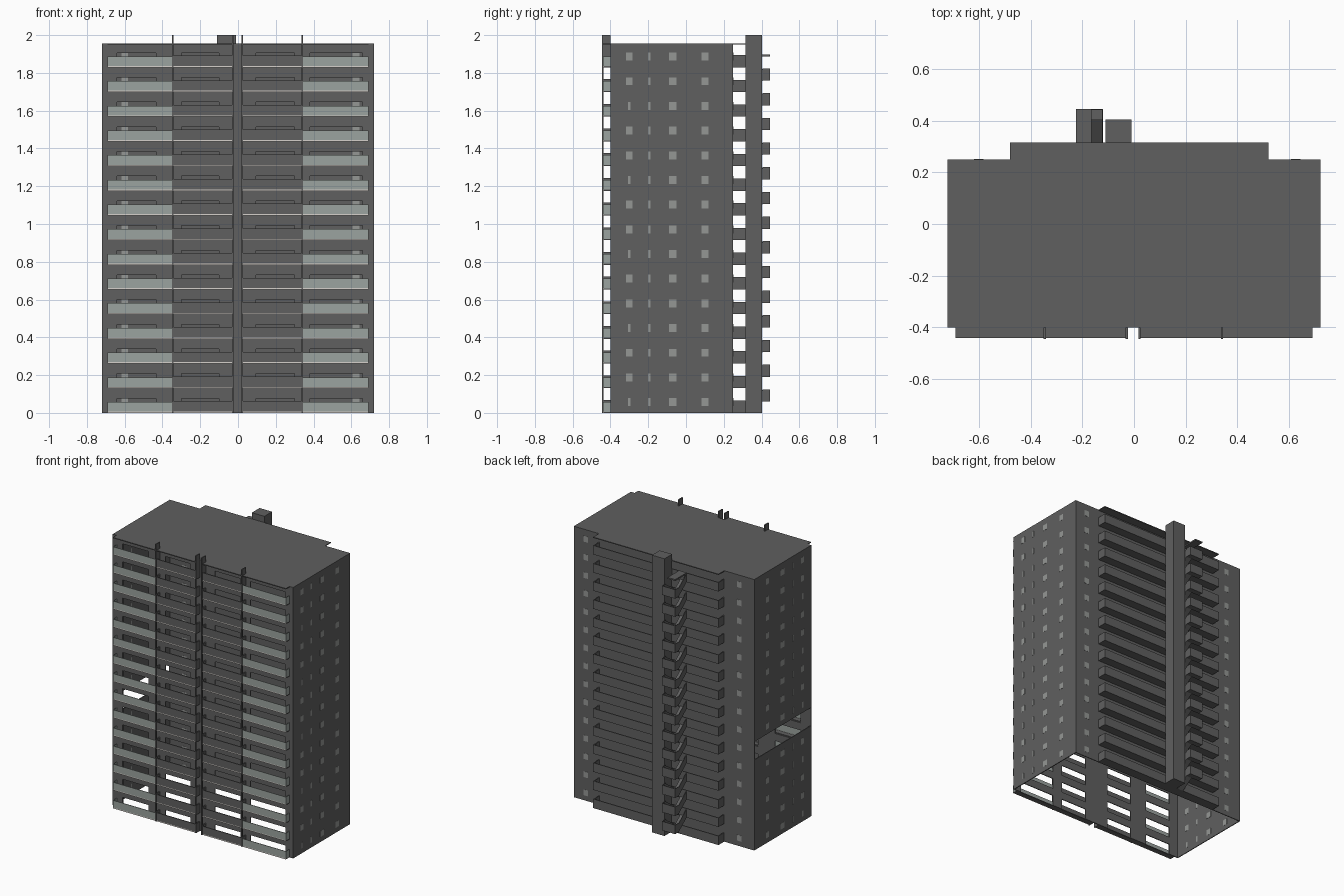
import bpy, bmesh, math

if "Cube" in bpy.data.objects:
    bpy.data.objects.remove(bpy.data.objects["Cube"])

N, TOP = 15, 1.955
H = 1.96 / N
T = 0.006          # wall thickness
FRONT, BACK, GAL = -0.40, 0.25, 0.315


def mat(name, c):
    m = bpy.data.materials.new(name)
    m.diffuse_color = (*c, 1)
    m.use_nodes = True
    m.node_tree.nodes["Principled BSDF"].inputs["Base Color"].default_value = m.diffuse_color
    return m


WALL = mat("dark concrete", (0.115, 0.115, 0.115))
GLASS = mat("balcony glass", (0.33, 0.37, 0.35))
PANE = mat("window grey", (0.30, 0.31, 0.30))
PALE = mat("pale slab edge", (0.68, 0.65, 0.61))


def finish(name, bm, m):
    me = bpy.data.meshes.new(name)
    bmesh.ops.recalc_face_normals(bm, faces=bm.faces)
    bm.to_mesh(me)
    bm.free()
    me.materials.append(m)
    ob = bpy.data.objects.new(name, me)
    bpy.context.collection.objects.link(ob)
    return ob


def hexa(bm, pts):
    v = [bm.verts.new(p) for p in pts]
    for f in ((0, 1, 2, 3), (4, 5, 6, 7), (0, 1, 5, 4), (1, 2, 6, 5), (2, 3, 7, 6), (3, 0, 4, 7)):
        bm.faces.new([v[i] for i in f])


def boxes(name, m, items):
    """One object from boxes given as (x0, x1, y0, y1, z0, z1)."""
    bm = bmesh.new()
    for x0, x1, y0, y1, a, b in items:
        hexa(bm, [(x, y, z) for z in (a, b) for x, y in ((x0, y0), (x1, y0), (x1, y1), (x0, y1))])
    return finish(name, bm, m)


floors = [k * H for k in range(N)]

# Hollow shell: side walls (one storey missing on the left), back wall, roof
boxes("right_wall", WALL, [(0.72 - T, 0.72, FRONT, BACK, 0, TOP)])
boxes("left_wall", WALL, [(-0.72, -0.72 + T, FRONT, BACK, 0, 5 * H),
                          (-0.72, -0.72 + T, FRONT, BACK, 6 * H, TOP)])
boxes("back_wall", WALL, [(-0.72, 0.72, BACK - T, BACK, 0, TOP)])
boxes("roof", WALL, [(-0.72, 0.72, FRONT, BACK, TOP - T, TOP),
                     (-0.48, 0.52, BACK, GAL, TOP - T, TOP)])

# Front wall: piers between door openings and a lintel on every storey
doors = [(-0.64, -0.435), (-0.30, -0.10), (0.095, 0.30), (0.38, 0.66)]
edges = [-0.72] + [x for d in doors for x in d] + [0.72]
front = [(edges[i], edges[i + 1], FRONT, FRONT + T, 0, TOP) for i in range(0, len(edges), 2)]
for z in floors:
    front += [(a, b, FRONT, FRONT + T, z + 0.077, min(z + H, TOP)) for a, b in doors]
boxes("front_wall", WALL, front)

# Balconies: glazed outer bays, solid inner bays
slabs, lips, glass, solid = [], [], [], []
for z in floors:
    for x0, x1 in ((-0.69, -0.025), (0.02, 0.69)):
        slabs.append((x0, x1, -0.435, FRONT, z, z + 0.006))
        lips.append((x0, x1, -0.44, -0.435, z, z + 0.007))
    for x0, x1, end in ((-0.69, -0.345, -0.69), (0.34, 0.69, 0.687)):
        glass.append((x0, x1, -0.44, -0.436, z + 0.007, z + 0.058))
        glass.append((end, end + 0.003, -0.436, FRONT, z + 0.006, z + 0.058))
    for x0, x1 in ((-0.345, -0.025), (0.02, 0.34)):
        solid.append((x0, x1, -0.44, -0.434, z + 0.007, z + 0.062))
boxes("balcony_slabs", WALL, slabs)
boxes("balcony_slab_edges", PALE, lips)
boxes("balcony_glass", GLASS, glass)
boxes("balcony_parapets", WALL, solid)
boxes("balcony_canopy", WALL, [(-0.69, -0.025, -0.44, FRONT, TOP - T, TOP),
                               (0.02, 0.69, -0.44, FRONT, TOP - T, TOP)])

# Front posts with dividers between the balconies
posts = []
for x in (-0.345, -0.028, 0.022, 0.34):
    a, b = x - 0.004, x + 0.004
    posts.append((a, b, -0.445, -0.436, 0, 2.0))
    posts.append((a, b, -0.436, FRONT, 1.895, 2.0))
    posts += [(a, b, -0.436, FRONT, z, z + 0.068) for z in floors]
boxes("front_posts", WALL, posts)

# Windows on both side walls and on the ends of the back wall
panes = []
for k, z in enumerate(floors):
    z0, z1 = z + 0.036, z + 0.078
    for j, (y, w) in enumerate(((-0.30, 0.034), (-0.195, 0.014), (-0.07, 0.042), (0.10, 0.038))):
        if j == 0 and k % 3 == 0:
            w = 0.014
        panes.append((0.72 - T - 0.001, 0.721, y - w / 2, y + w / 2, z0, z1))
        if k != 5:
            panes.append((-0.721, -0.72 + T + 0.001, y - w / 2, y + w / 2, z0, z1))
    for x in (-0.60, 0.625):
        panes.append((x - 0.018, x + 0.018, BACK - T - 0.001, BACK + 0.001, z0, z1))
boxes("windows", PANE, panes)

# Rear access galleries with parapets
gal = []
for z in floors:
    gal += [(-0.48, 0.52, BACK, GAL, z, z + 0.006),
            (-0.48, 0.52, GAL - T, GAL, z, z + 0.065),
            (-0.48, -0.48 + T, BACK, GAL, z, z + 0.065),
            (0.52 - T, 0.52, BACK, GAL, z, z + 0.065)]
boxes("rear_galleries", WALL, gal)

# Lift shaft
boxes("lift_shaft", WALL, [(-0.11, -0.01, GAL, 0.403, 0, 2.0)])

# Stair: half landings with parapets, two flights and sloping side parapets
land = [(-0.225, -0.165, GAL, 0.445, 1.887, 1.897)]
for z in floors[:-1]:
    m = z + 0.06
    land += [(-0.225, -0.12, 0.405, 0.445, m, m + 0.006),
             (-0.225, -0.12, 0.440, 0.445, m, m + 0.065),
             (-0.225, -0.221, 0.405, 0.445, m, m + 0.065),
             (-0.124, -0.12, 0.405, 0.445, m, m + 0.065)]
boxes("stair_landings", WALL, land)

bm = bmesh.new()


def slope(x0, x1, z0, z1, h):
    ya, yb = GAL, 0.405
    hexa(bm, [(x, y, z + d) for d in (0, h)
              for x, y, z in ((x0, ya, z0), (x1, ya, z0), (x1, yb, z1), (x0, yb, z1))])


for z in floors[:-1]:
    m = z + 0.06
    slope(-0.165, -0.12, z, m, 0.008)
    slope(-0.124, -0.12, z, m, 0.06)
    slope(-0.225, -0.175, z + H, m, 0.008)
    slope(-0.225, -0.221, z + H, m, 0.06)
finish("stair_flights", bm, WALL)
